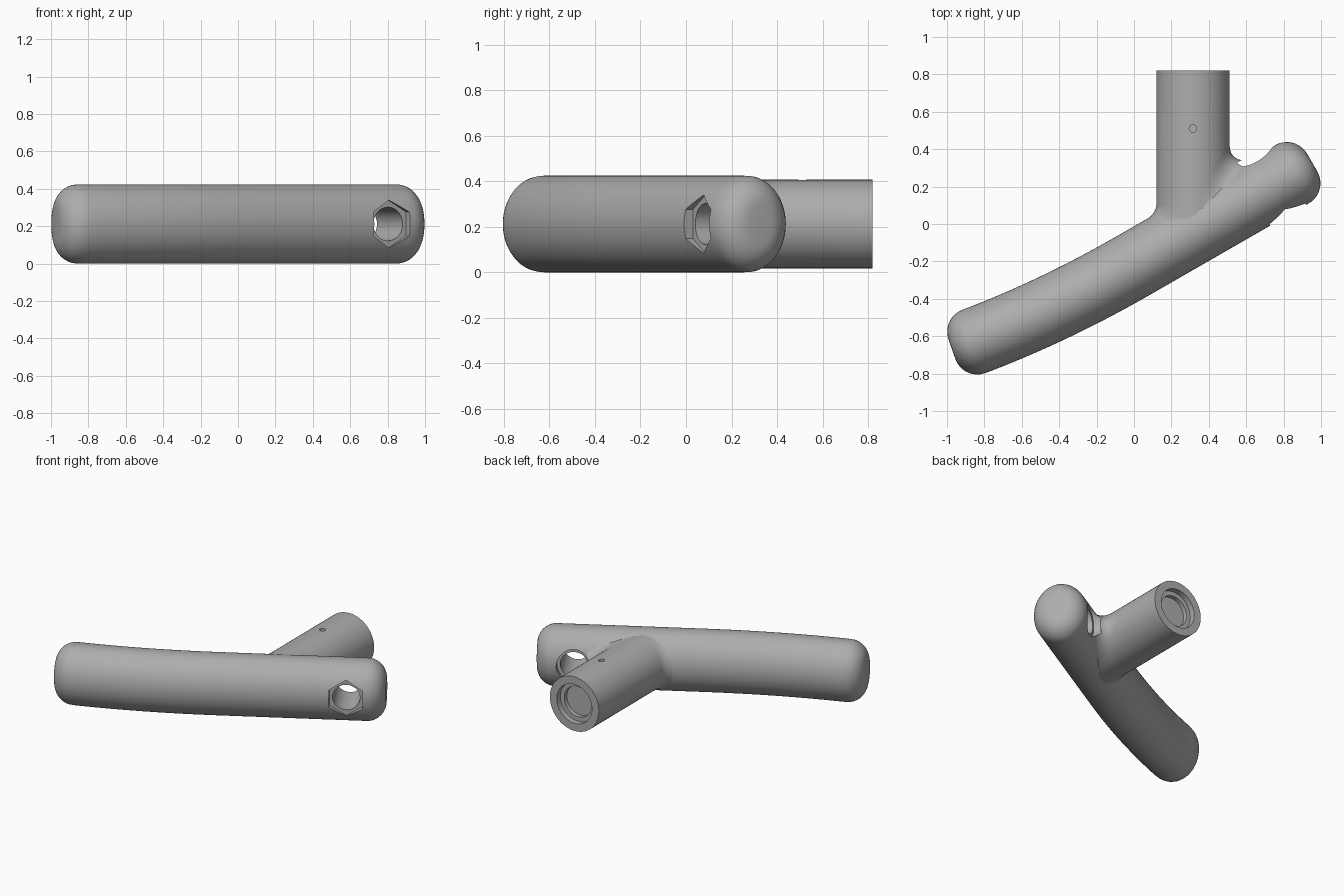
import bpy, bmesh
from math import sin, cos, pi, sqrt
from mathutils import Vector, Matrix

if "Cube" in bpy.data.objects:
    bpy.data.objects.remove(bpy.data.objects["Cube"])

grey = bpy.data.materials.new("plain grey")
grey.use_nodes = True
COLOR = (0.42, 0.42, 0.42, 1)
grey.diffuse_color = COLOR
grey.node_tree.nodes["Principled BSDF"].inputs["Base Color"].default_value = COLOR

SIDES = 56
ANGLES = [2 * pi * i / SIDES for i in range(SIDES)]
MID_Z = 0.212
HALF_W, HALF_H, ROUND = 0.18, 0.212, 0.125


def mesh_object(name, bm):
    bmesh.ops.recalc_face_normals(bm, faces=bm.faces)
    mesh = bpy.data.meshes.new(name)
    bm.to_mesh(mesh)
    bm.free()
    obj = bpy.data.objects.new(name, mesh)
    mesh.materials.append(grey)
    bpy.context.collection.objects.link(obj)
    return obj


def loft(name, rings):
    """Skin a list of closed rings and cap both ends."""
    bm = bmesh.new()
    loops = [[bm.verts.new(p) for p in ring] for ring in rings]
    for a, b in zip(loops, loops[1:]):
        for i in range(len(a)):
            j = (i + 1) % len(a)
            bm.faces.new((a[i], a[j], b[j], b[i]))
    bm.faces.new(loops[0])
    bm.faces.new(loops[-1])
    return mesh_object(name, bm)


def centre_y(x):
    return -0.22 + 0.575 * x + (0.115 * x * x if x < 0 else 0)


def slope(x):
    return 0.575 + (0.23 * x if x < 0 else 0)


# Handle: oval section swept along the bent centre line, rounded at both ends
LEFT, RIGHT = -0.973, 0.953


def handle_ring(x):
    tangent = Vector((1, slope(x), 0)).normalized()
    side = Vector((-tangent.y, tangent.x, 0))
    s = min(x - LEFT, RIGHT - x) / tangent.x
    inset = ROUND - sqrt(max(ROUND ** 2 - max(ROUND - s, 0) ** 2, 0))
    c = Vector((x, centre_y(x), MID_Z))
    return [c + side * (HALF_W - inset) * cos(a) + Vector((0, 0, (HALF_H - inset) * sin(a)))
            for a in ANGLES]


cap = [ROUND * 0.9 * (1 - cos(pi / 2 * i / 9)) for i in range(9)]
start, end = LEFT + ROUND, RIGHT - ROUND
stations = [LEFT + d for d in cap]
stations += [start + (end - start) * i / 40 for i in range(41)]
stations += [RIGHT - d for d in reversed(cap)]
handle = loft("handle", [handle_ring(x) for x in stations])

# Stem: tube flaring into the handle, with a stepped recess in its open end
STEM_X, STEM_R, STEM_END = 0.315, 0.195, 0.82


def surface_y(x, z):
    return centre_y(x) + 0.208 * sqrt(max(1 - ((z - MID_Z) / HALF_H) ** 2, 0))


def flare_ring(theta, sunk=False):
    ring = []
    for a in ANGLES:
        blend = (1 + cos(a)) / 2
        reach = (0.06 + 0.09 * blend) * cos(a) * abs(cos(a))
        rise = 0.05 + 0.1 * blend
        x = STEM_X + STEM_R * cos(a) + reach * (1 - sin(theta))
        z = MID_Z + STEM_R * sin(a)
        y = centre_y(x) if sunk else surface_y(x, z) - 0.004 + rise * (1 - cos(theta))
        ring.append((x, y, z))
    return ring


def round_ring(r, y):
    return [(STEM_X + r * cos(a), y, MID_Z + r * sin(a)) for a in ANGLES]


rings = [flare_ring(0, True)] + [flare_ring(pi / 2 * i / 8) for i in range(9)]
rings += [round_ring(r, y) for r, y in
          ((STEM_R, STEM_END), (0.14, STEM_END), (0.14, 0.78), (0.108, 0.78), (0.108, 0.75))]
stem = loft("stem", rings)


# Cutters: through hole, hexagonal pocket in front, round pocket behind, pin hole
def cutter(name, radius, sides, centre, axis, low, high):
    bm = bmesh.new()
    bmesh.ops.create_cone(bm, cap_ends=True, segments=sides, radius1=radius,
                          radius2=radius, depth=high - low)
    turn = Vector((0, 0, 1)).rotation_difference(axis).to_matrix().to_4x4()
    if sides == 6:
        # line the flats up with the top and bottom of the handle
        flat = turn @ Vector((cos(pi / 6), sin(pi / 6), 0))
        turn = turn @ Matrix.Rotation(-flat.angle(Vector((0, 0, 1))), 4, "Z")
        best = min((i * pi / 36 for i in range(12)), key=lambda r: -max(
            (turn @ Vector((cos(r + pi / 6 + k * pi / 3), sin(r + pi / 6 + k * pi / 3), 0))).z
            for k in range(6)))
        turn = turn @ Matrix.Rotation(best, 4, "Z")
    place = Matrix.Translation(centre + axis * (low + high) / 2) @ turn
    bmesh.ops.transform(bm, matrix=place, verts=bm.verts)
    obj = mesh_object(name, bm)
    obj.hide_render = True
    return obj


across = Vector((-slope(1), 1, 0)).normalized()
hole = Vector((0.735, centre_y(0.735), MID_Z))
up = Vector((0, 0, 1))
cuts = [cutter("hole_cutter", 0.09, 40, hole, across, -0.35, 0.199),
        cutter("hex_pocket_cutter", 0.128, 6, hole, across, -0.4, -0.135),
        cutter("round_pocket_cutter", 0.113, 40, hole, across, 0.14, 0.2),
        cutter("pin_hole_cutter", 0.02, 20, Vector((STEM_X, 0.51, 0)), up, 0.3, 0.5)]


def combine(target, other, operation):
    mod = target.modifiers.new(operation, "BOOLEAN")
    mod.operation, mod.solver, mod.object = operation, "EXACT", other
    bpy.context.view_layer.update()
    bpy.ops.object.modifier_apply(modifier=mod.name)
    bpy.data.objects.remove(other)


bpy.ops.object.select_all(action="DESELECT")
bpy.context.view_layer.objects.active = handle
handle.select_set(True)
combine(handle, stem, "UNION")
for c in cuts:
    combine(handle, c, "DIFFERENCE")
bpy.ops.object.shade_smooth_by_angle(angle=0.6)
